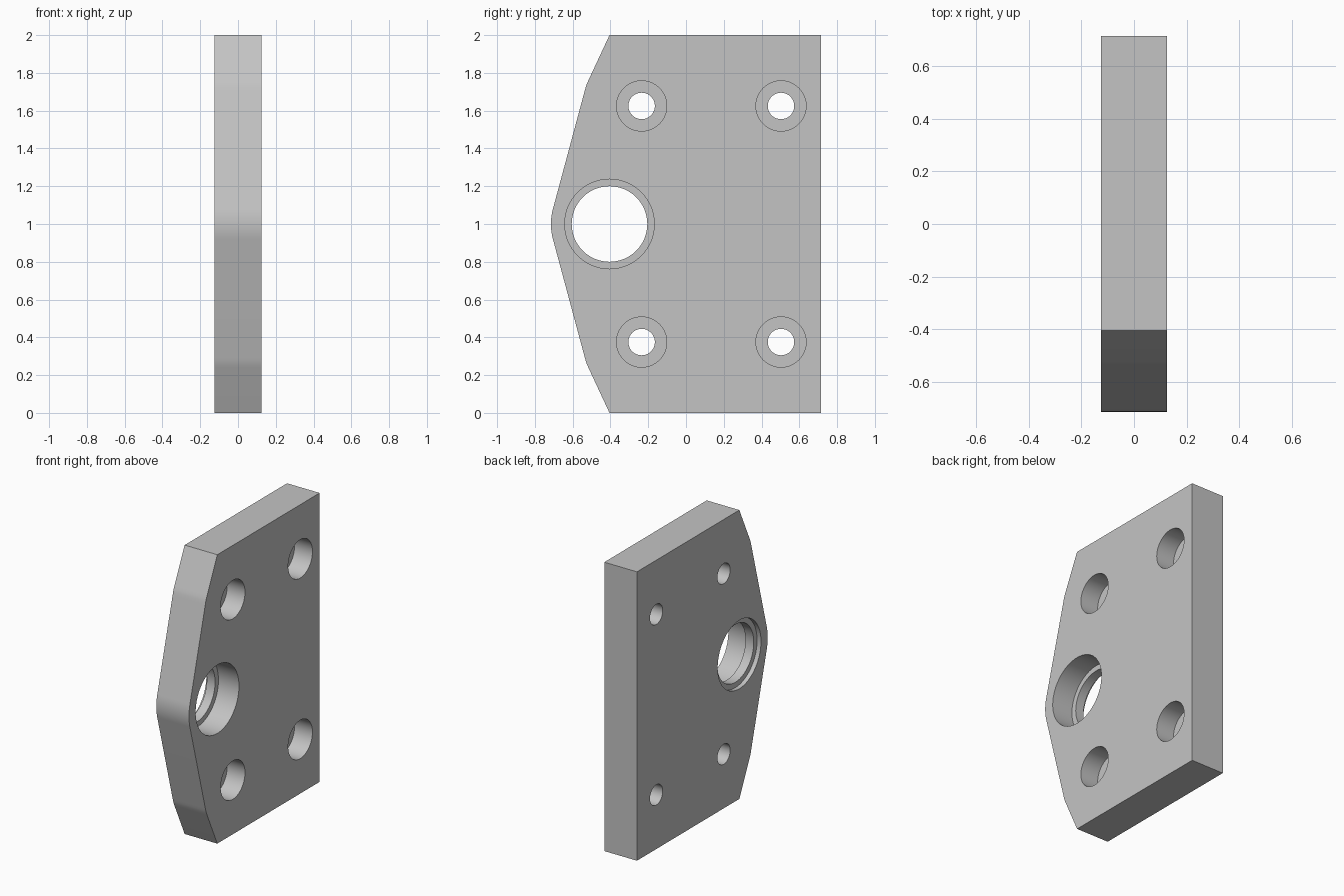
import bpy, bmesh, math

cube = bpy.data.objects.get("Cube")
if cube:
    bpy.data.objects.remove(cube, do_unlink=True)

HALF = 0.125            # half the plate thickness
BORE_Y, BORE_Z = -0.405, 1.0

steel = bpy.data.materials.new("light grey metal")
steel.use_nodes = True
GREY = (0.55, 0.55, 0.55, 1)
steel.diffuse_color = GREY
steel.node_tree.nodes["Principled BSDF"].inputs["Base Color"].default_value = GREY


def make_object(name, bm):
    bmesh.ops.recalc_face_normals(bm, faces=bm.faces)
    mesh = bpy.data.meshes.new(name)
    bm.to_mesh(mesh)
    bm.free()
    mesh.materials.append(steel)
    obj = bpy.data.objects.new(name, mesh)
    bpy.context.collection.objects.link(obj)
    return obj


def stepped_cutter(name, y, z, profile, sides=64):
    """Solid turned about the x axis from (x, radius) pairs."""
    bm = bmesh.new()
    rings = []
    for x, r in profile:
        rings.append([bm.verts.new((x, y + r * math.cos(2 * math.pi * i / sides),
                                    z + r * math.sin(2 * math.pi * i / sides)))
                      for i in range(sides)])
    for a, b in zip(rings, rings[1:]):
        for i in range(sides):
            j = (i + 1) % sides
            bm.faces.new((a[i], a[j], b[j], b[i]))
    bm.faces.new(rings[0])
    bm.faces.new(rings[-1])
    return make_object(name, bm)


# Plate outline: upper half, then mirrored about mid height
upper = [(0.715, 2.0), (-0.405, 2.0), (-0.517, 1.76), (-0.525, 1.742),
         (-0.531, 1.725), (-0.536, 1.706)]
for i in range(7):                       # rounded nose around the bore
    a = math.radians(15 * (1 - i / 6))
    upper.append((BORE_Y - 0.31 * math.cos(a), BORE_Z + 0.31 * math.sin(a)))
outline = upper + [(y, 2 - z) for y, z in reversed(upper[:-1])]

bm = bmesh.new()
face = bm.faces.new([bm.verts.new((-HALF, y, z)) for y, z in outline])
ext = bmesh.ops.extrude_face_region(bm, geom=[face])
bmesh.ops.translate(bm, vec=(2 * HALF, 0, 0),
                    verts=[v for v in ext["geom"] if isinstance(v, bmesh.types.BMVert)])
plate = make_object("mounting_plate", bm)

# Large bore, recessed on both sides
OUT = HALF + 0.05
deep, shallow = HALF - 0.157, -HALF + 0.03
cutters = [stepped_cutter("bore_cutter", BORE_Y, BORE_Z,
                          [(-OUT, 0.237), (shallow, 0.237), (shallow, 0.2),
                           (deep, 0.2), (deep, 0.237), (OUT, 0.237)], 96)]

# Four counterbored bolt holes
seat = HALF - 0.137
for y in (-0.235, 0.503):
    for z in (0.375, 1.625):
        cutters.append(stepped_cutter("bolt_hole_cutter", y, z,
                                      [(-OUT, 0.07), (seat, 0.07),
                                       (seat, 0.133), (OUT, 0.133)]))

# Cut the holes, then discard the cutters
bpy.ops.object.select_all(action="DESELECT")
plate.select_set(True)
bpy.context.view_layer.objects.active = plate
for cutter in cutters:
    cutter.hide_render = True
    mod = plate.modifiers.new("hole", "BOOLEAN")
    mod.operation = "DIFFERENCE"
    mod.solver = "EXACT"
    mod.object = cutter
    bpy.ops.object.modifier_apply(modifier=mod.name)
    bpy.data.objects.remove(cutter, do_unlink=True)

bpy.ops.object.shade_smooth_by_angle(angle=math.radians(20))
